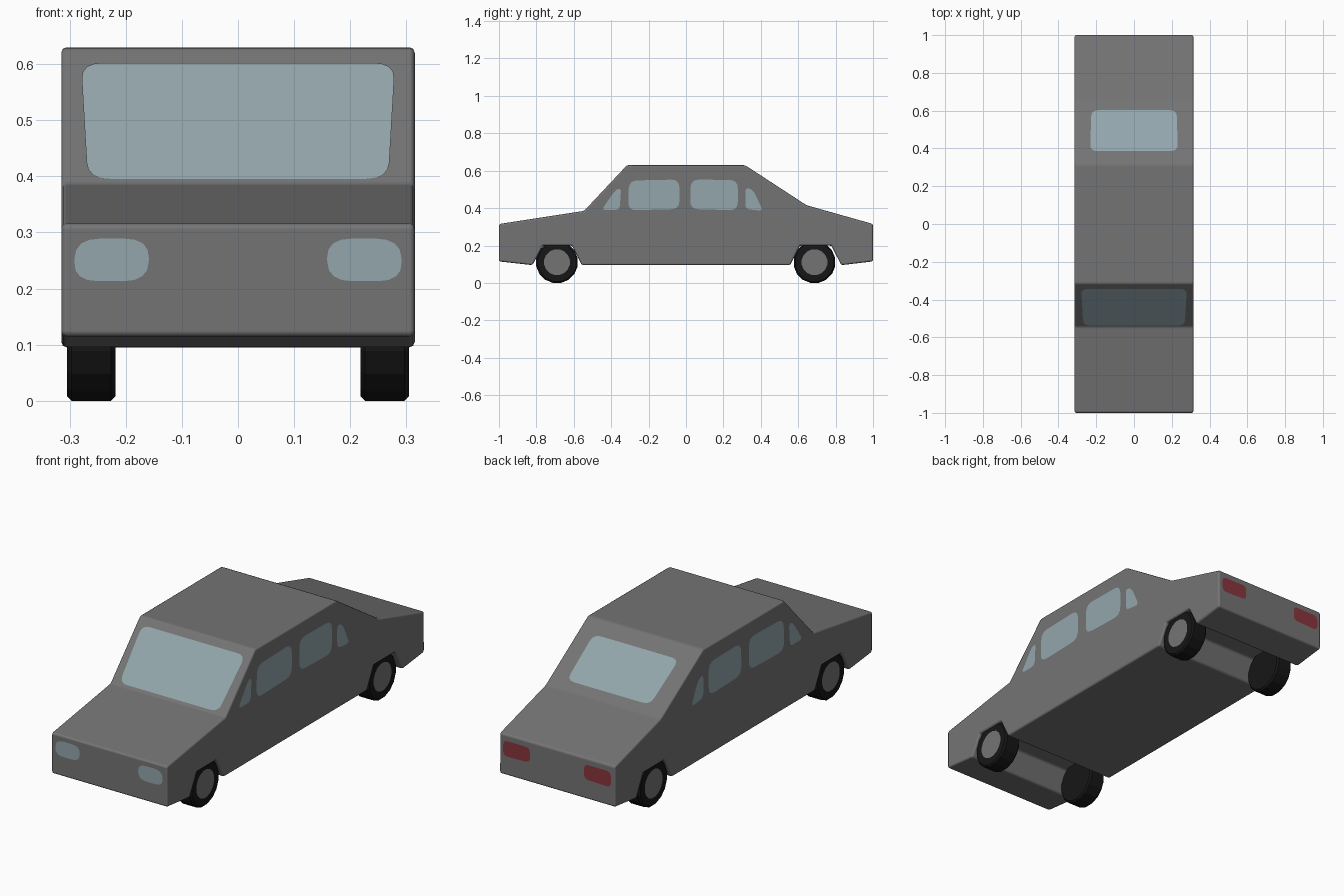
import bpy, bmesh, math
from mathutils import Vector, Matrix

if "Cube" in bpy.data.objects:
    bpy.data.objects.remove(bpy.data.objects["Cube"])


def material(name, rgb):
    m = bpy.data.materials.new(name)
    m.diffuse_color = (*rgb, 1)
    m.use_nodes = True
    m.node_tree.nodes["Principled BSDF"].inputs["Base Color"].default_value = m.diffuse_color
    return m


GREY = material("body_grey", (0.175, 0.175, 0.175))
GLASS = material("pale_glass", (0.29, 0.38, 0.41))
RED = material("tail_red", (0.25, 0.035, 0.045))
BLACK = material("tyre_black", (0.008, 0.008, 0.008))


def add_object(name, bm, mats):
    me = bpy.data.meshes.new(name)
    bm.to_mesh(me)
    bm.free()
    for m in mats:
        me.materials.append(m)
    ob = bpy.data.objects.new(name, me)
    bpy.context.collection.objects.link(ob)
    return ob


def rounded(pts, r):
    # round polygon corners with short quadratic curves
    out = []
    n = len(pts)
    for i, p in enumerate(pts):
        a, b = pts[i - 1] - p, pts[(i + 1) % n] - p
        s = p + a.normalized() * min(r, a.length * 0.45)
        e = p + b.normalized() * min(r, b.length * 0.45)
        for t in (0, 0.25, 0.5, 0.75, 1):
            out.append(s * (1 - t) ** 2 + p * 2 * t * (1 - t) + e * t * t)
    return out


def plate(name, pts, normal, mat, r, mirror=False):
    # thin painted panel lying just above a body surface
    nrm = Vector(normal).normalized()
    bm = bmesh.new()
    pts = rounded([Vector(p) for p in pts], r)
    f = bm.faces.new([bm.verts.new(p + nrm * 0.002) for p in pts])
    f.normal_update()
    if f.normal.dot(nrm) < 0:
        f.normal_flip()
    ob = add_object(name, bm, [mat])
    if mirror:
        ob.modifiers.new("mirror", 'MIRROR')
    return ob


# Body: side profile extruded across the width
W = 0.315
profile = [(-1, 0.315), (-0.545, 0.385), (-0.315, 0.63), (0.315, 0.63),
           (0.645, 0.415), (1, 0.315), (1, 0.115), (0.83, 0.095),
           (0.777, 0.2), (0.61, 0.2), (0.557, 0.095), (-0.557, 0.095),
           (-0.61, 0.2), (-0.765, 0.2), (-0.82, 0.095), (-1, 0.115)]
bm = bmesh.new()
face = bm.faces.new([bm.verts.new((-W, y, z)) for y, z in profile])
ext = bmesh.ops.extrude_face_region(bm, geom=[face])
bmesh.ops.translate(bm, vec=(2 * W, 0, 0),
                    verts=[g for g in ext["geom"] if isinstance(g, bmesh.types.BMVert)])
bmesh.ops.recalc_face_normals(bm, faces=bm.faces)
for f in bm.faces:
    f.smooth = True
body = add_object("car_body", bm, [GREY])
bev = body.modifiers.new("soft_edges", 'BEVEL')
bev.width = 0.01
bev.segments = 2
bev.limit_method = 'ANGLE'
bev.angle_limit = math.radians(8)
bev.harden_normals = True


# Windscreen and rear window on the sloping panels
def front_y(z):
    return -0.545 + (z - 0.385) * 0.23 / 0.245


def rear_z(y):
    return 0.63 - (y - 0.315) * 0.215 / 0.33


plate("windscreen", [(x, front_y(z), z) for x, z in
      ((-0.268, 0.394), (0.268, 0.394), (0.28, 0.601), (-0.28, 0.601))],
      (0, -0.245, 0.23), GLASS, 0.04)
plate("rear_window", [(x, y, rear_z(y)) for x, y in
      ((-0.232, 0.385), (0.232, 0.385), (0.226, 0.602), (-0.226, 0.602))],
      (0, 0.215, 0.33), GLASS, 0.04)

# Side windows, mirrored to both sides
side_windows = {
    "front_quarter_window": [(-0.452, 0.39), (-0.355, 0.39), (-0.347, 0.505), (-0.375, 0.5)],
    "front_door_window": [(-0.31, 0.388), (-0.035, 0.395), (-0.035, 0.553), (-0.305, 0.547)],
    "rear_door_window": [(0.022, 0.395), (0.277, 0.388), (0.277, 0.55), (0.025, 0.553)],
    "rear_quarter_window": [(0.318, 0.395), (0.412, 0.385), (0.36, 0.495), (0.318, 0.512)],
}
for name, pts in side_windows.items():
    r = 0.045 if "door" in name else 0.025
    plate(name, [(W, y, z) for y, z in pts], (1, 0, 0), GLASS, r, True)

# Headlights and tail lights
plate("headlights", [(x, -1, z) for x, z in
      ((0.16, 0.213), (0.293, 0.213), (0.29, 0.289), (0.158, 0.289))],
      (0, -1, 0), GLASS, 0.045, True)
plate("tail_lights", [(x, 1, z) for x, z in
      ((0.147, 0.212), (0.293, 0.208), (0.293, 0.285), (0.147, 0.285))],
      (0, 1, 0), RED, 0.025, True)

# Wheels: bevelled tyre with an inset grey hub on the outer face
for side_name, sx in (("left", -1), ("right", 1)):
    for end_name, y in (("front", -0.69), ("rear", 0.687)):
        bm = bmesh.new()
        bmesh.ops.create_cone(bm, cap_ends=True, segments=16, radius1=0.113,
                              radius2=0.113, depth=0.087)
        caps = [f for f in bm.faces if abs(f.normal.z) > 0.9]
        rims = list({e for f in caps for e in f.edges})
        bmesh.ops.bevel(bm, geom=rims, offset=0.008, segments=1, affect='EDGES')
        outer = max(bm.faces, key=lambda f: f.calc_center_median().z)
        bmesh.ops.inset_region(bm, faces=[outer], thickness=0.035)
        outer.material_index = 1
        turn = Matrix.Rotation(sx * math.pi / 2, 4, 'Y')
        place = Matrix.Translation((sx * 0.2615, y, 0.113))
        spin = Matrix.Rotation(math.pi / 16, 4, 'Z')
        bmesh.ops.transform(bm, matrix=place @ turn @ spin, verts=bm.verts)
        low = min(v.co.z for v in bm.verts)
        bmesh.ops.translate(bm, verts=bm.verts, vec=(0, 0, -low))
        add_object(f"{end_name}_{side_name}_wheel", bm, [BLACK, GREY])
